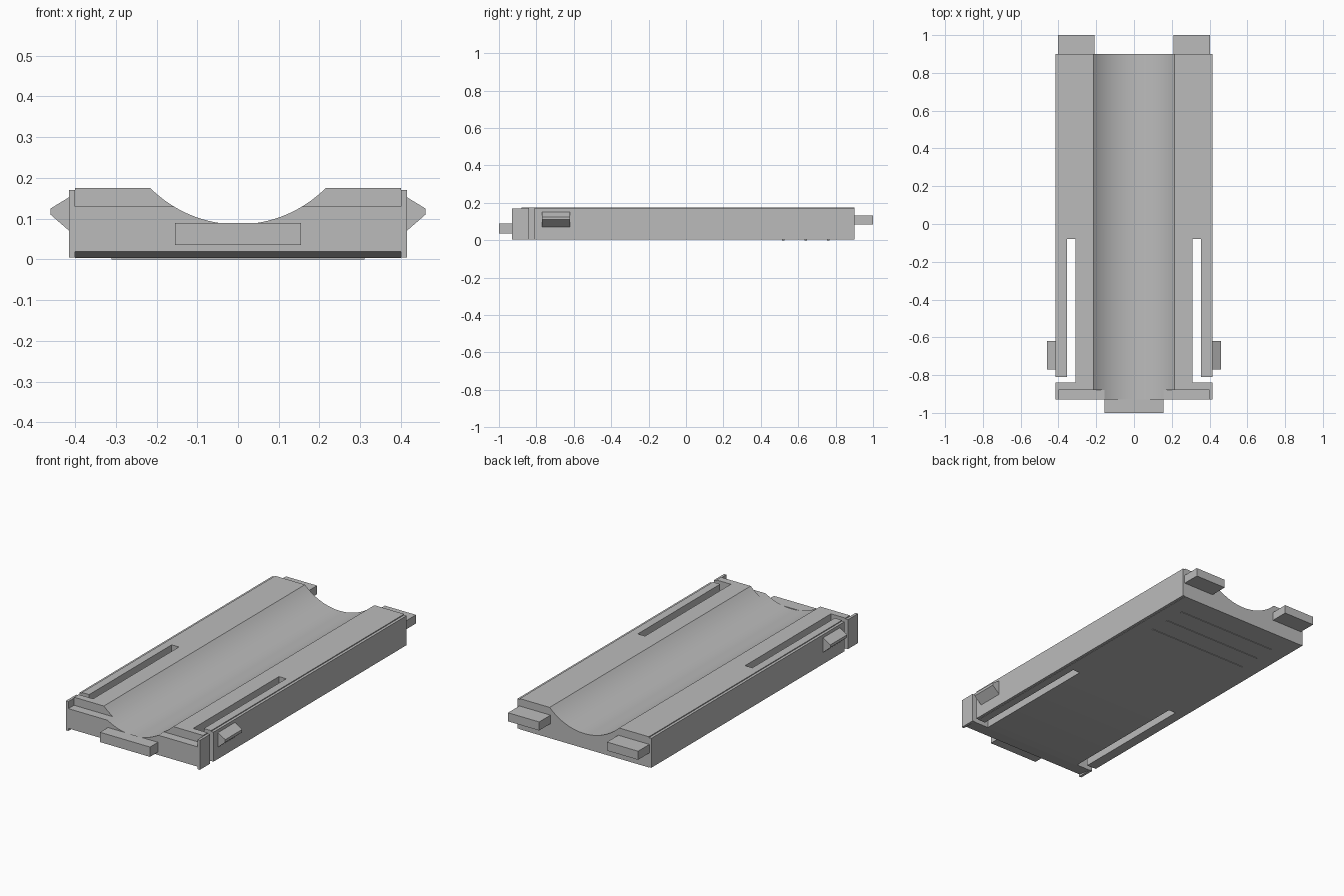
import bpy, bmesh, math
from mathutils import Vector

cube = bpy.data.objects.get("Cube")
if cube:
    bpy.data.objects.remove(cube, do_unlink=True)

grey = bpy.data.materials.new("plain grey")
grey.use_nodes = True
grey.diffuse_color = (0.5, 0.5, 0.5, 1)
grey.node_tree.nodes["Principled BSDF"].inputs["Base Color"].default_value = (0.5, 0.5, 0.5, 1)


def prism(name, axis, profile, lo, hi):
    """Extrude a (x, z) profile along y, or a (y, z) profile along x."""
    bm = bmesh.new()
    place = (lambda a, b: Vector((a, lo, b))) if axis == "y" else (lambda a, b: Vector((lo, a, b)))
    step = Vector((0, hi - lo, 0)) if axis == "y" else Vector((hi - lo, 0, 0))
    face = bm.faces.new([bm.verts.new(place(a, b)) for a, b in profile])
    out = bmesh.ops.extrude_face_region(bm, geom=[face])
    bmesh.ops.translate(bm, vec=step, verts=[v for v in out["geom"] if isinstance(v, bmesh.types.BMVert)])
    bmesh.ops.recalc_face_normals(bm, faces=bm.faces)
    mesh = bpy.data.meshes.new(name)
    bm.to_mesh(mesh)
    bm.free()
    mesh.materials.append(grey)
    obj = bpy.data.objects.new(name, mesh)
    bpy.context.collection.objects.link(obj)
    return obj


def box(name, x0, x1, y0, y1, z0, z1):
    return prism(name, "y", [(x0, z0), (x1, z0), (x1, z1), (x0, z1)], y0, y1)


def select(obj):
    bpy.ops.object.select_all(action="DESELECT")
    obj.select_set(True)
    bpy.context.view_layer.objects.active = obj


def cut(obj, cutter):
    select(obj)
    mod = obj.modifiers.new("cut", "BOOLEAN")
    mod.operation, mod.solver, mod.object = "DIFFERENCE", "EXACT", cutter
    bpy.ops.object.modifier_apply(modifier=mod.name)
    bpy.data.objects.remove(cutter, do_unlink=True)


# Body: stepped slab with a shallow round trough along its length
W, TOP, FRONT, BACK = 0.415, 0.175, -0.93, 0.9
half, radius, centre = 0.215, 0.304, 0.39
spread = math.asin(half / radius)
trough = []
for i in range(33):
    t = spread * (1 - i / 16)
    trough.append((radius * math.sin(t), centre - radius * math.cos(t)))
trough[0], trough[-1] = (half, TOP), (-half, TOP)
right_rim = [(0.4, 0.003), (0.4, 0.005), (W, 0.005), (W, 0.17), (0.4, 0.17), (0.4, TOP)]
left_rim = [(-x, z) for x, z in reversed(right_rim)]
body = prism("body", "y", right_rim + trough + left_rim, FRONT, BACK)

# Front ledge and bevelled underside of the front edge
cut(body, box("ledge_cutter", -0.4, 0.4, -1.1, -0.88, 0.13, 0.3))
cut(body, prism("bevel_cutter", "x",
                [(-0.95, -0.05), (-0.95, 0.023), (-0.84, 0.003), (-0.84, -0.05)], -0.4, 0.4))

# L-shaped slots that free the spring arms
for s in (1, -1):
    slot = [(0.31, -0.84), (0.5, -0.84), (0.5, -0.81), (0.355, -0.81), (0.355, -0.08), (0.31, -0.08)]
    cutter = prism("slot_cutter", "y", [(s * x, y) for x, y in slot], -0.1, 0.3)
    for v in cutter.data.vertices:  # stand the outline upright
        v.co = Vector((v.co.x, v.co.z, v.co.y))
    cutter.data.flip_normals()
    cut(body, cutter)
select(body)
bpy.ops.object.shade_smooth_by_angle(angle=math.radians(20))

# Front tab
box("front_tab", -0.155, 0.155, -1.0, FRONT, 0.035, 0.09)

# Rear tabs and side clips
for s, side in ((1, "left"), (-1, "right")):
    box(side + "_rear_tab", *sorted((s * 0.21, s * 0.403)), BACK, 1.0, 0.085, 0.133)
    clip = [(0.414, 0.07), (0.46, 0.11), (0.46, 0.125), (0.414, 0.153)]
    prism(side + "_clip", "y", [(s * x, z) for x, z in clip], -0.77, -0.62)

# Thin grip ridges underneath
for i, y in enumerate((0.52, 0.64, 0.76)):
    box(f"grip_ridge_{i + 1}", -0.31, 0.31, y - 0.006, y + 0.006, 0.0, 0.004)
